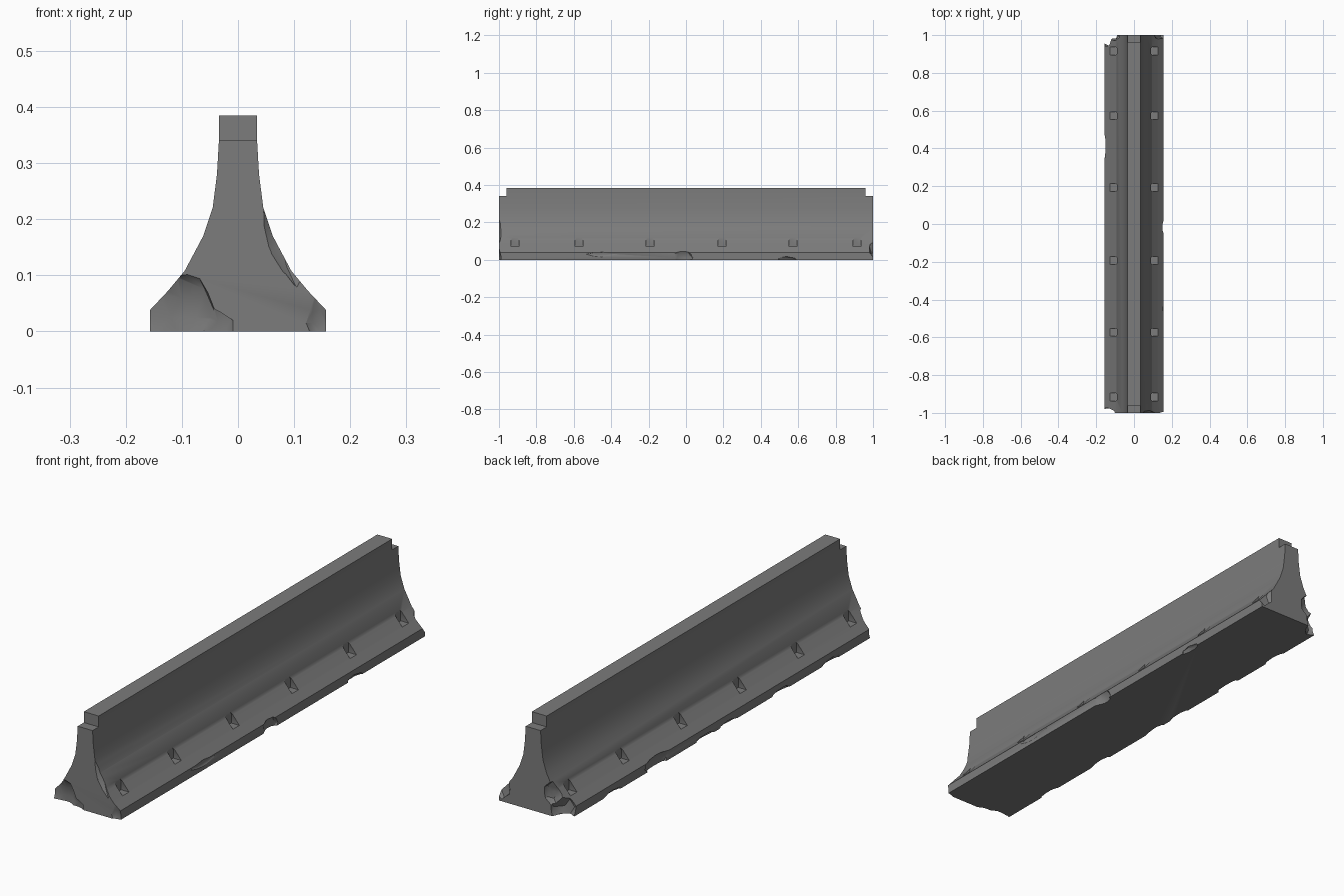
import bpy, bmesh, math, random
from mathutils import Matrix, Vector, Euler

if "Cube" in bpy.data.objects:
    bpy.data.objects.remove(bpy.data.objects["Cube"], do_unlink=True)

random.seed(4)
scene = bpy.context.scene

concrete = bpy.data.materials.new("concrete grey")
concrete.use_nodes = True
grey = (0.2, 0.2, 0.2, 1)
concrete.diffuse_color = grey
concrete.node_tree.nodes["Principled BSDF"].inputs["Base Color"].default_value = grey


def add_object(name, bm):
    bmesh.ops.recalc_face_normals(bm, faces=bm.faces)
    mesh = bpy.data.meshes.new(name)
    bm.to_mesh(mesh)
    bm.free()
    mesh.materials.append(concrete)
    obj = bpy.data.objects.new(name, mesh)
    scene.collection.objects.link(obj)
    return obj


def prism(bm, points, offset):
    """Extrude a closed outline by a vector."""
    face = bm.faces.new([bm.verts.new(p) for p in points])
    out = bmesh.ops.extrude_face_region(bm, geom=[face])
    verts = [v for v in out["geom"] if isinstance(v, bmesh.types.BMVert)]
    bmesh.ops.translate(bm, verts=verts, vec=offset)


def carve(target, name, bm):
    """Subtract a shape from the target and remove the cutter."""
    cutter = add_object(name, bm)
    cutter.hide_render = True
    mod = target.modifiers.new(name, 'BOOLEAN')
    mod.operation = 'DIFFERENCE'
    mod.solver = 'EXACT'
    mod.object = cutter
    bpy.context.view_layer.update()
    deps = bpy.context.evaluated_depsgraph_get()
    mesh = bpy.data.meshes.new_from_object(target.evaluated_get(deps))
    target.modifiers.clear()
    target.data = mesh
    bpy.data.objects.remove(cutter, do_unlink=True)


def chip(target, centre, size, tilt=0, rough=0.16):
    """Break off a jagged lump of concrete."""
    bm = bmesh.new()
    bmesh.ops.create_icosphere(bm, subdivisions=2, radius=1)
    for v in bm.verts:
        v.co *= 1 + random.uniform(-rough, rough)
    bm.transform(Matrix.LocRotScale(Vector(centre), Euler((0, tilt, 0)), Vector(size)))
    carve(target, "chip_cutter", bm)


# Flared barrier body
half = [(0.157, 0), (0.157, 0.038), (0.125, 0.072), (0.095, 0.108), (0.062, 0.17),
        (0.045, 0.221), (0.0375, 0.28), (0.034, 0.34), (0.034, 0.385)]
outline = half + [(-x, z) for x, z in reversed(half)]
bm = bmesh.new()
prism(bm, [(x, -1, z) for x, z in outline], (0, 2, 0))
barrier = add_object("concrete_barrier", bm)

# Stepped top at both ends
for s in (-1, 1):
    bm = bmesh.new()
    bmesh.ops.create_cube(bm, size=1, matrix=Matrix.LocRotScale(
        Vector((0, s * 1.06, 0.44)), None, Vector((0.2, 0.2, 0.2))))
    carve(barrier, "step_cutter", bm)

# Arched lifting pockets along both sides
arch = [(-0.021, 0.07), (0.021, 0.07), (0.021, 0.106), (0.013, 0.12),
        (0, 0.124), (-0.013, 0.12), (-0.021, 0.106)]
bm = bmesh.new()
for side in (-1, 1):
    for y0 in (-0.915, -0.573, -0.193, 0.193, 0.573, 0.915):
        prism(bm, [(side * 0.09, y0 + y, z) for y, z in arch], (side * 0.1, 0, 0))
carve(barrier, "pocket_cutter", bm)

# Broken corners at the front end
chip(barrier, (-0.12, -1.01, 0.025), (0.078, 0.045, 0.085))
chip(barrier, (-0.05, -1.005, -0.005), (0.05, 0.02, 0.05))
chip(barrier, (0.078, -1.006, 0.152), (0.02, 0.02, 0.088), -0.375)
chip(barrier, (0.155, -1.005, 0.015), (0.035, 0.016, 0.05))

# Broken corners at the back end
chip(barrier, (-0.145, 1.005, 0.03), (0.06, 0.07, 0.06))
chip(barrier, (-0.09, 1.005, 0.09), (0.045, 0.035, 0.05))
chip(barrier, (0.145, 1.005, 0.07), (0.04, 0.026, 0.06))

# Chips along the bottom edges
chip(barrier, (0.165, -0.01, 0.01), (0.025, 0.055, 0.04))
chip(barrier, (0.16, 0.54, 0), (0.015, 0.05, 0.018))
chip(barrier, (0.165, -0.45, 0.03), (0.013, 0.09, 0.018))
chip(barrier, (-0.165, 0.41, 0.015), (0.023, 0.085, 0.045))
for y in (-0.72, -0.4, -0.05, 0.1, 0.7):
    chip(barrier, (-0.16, y, 0), (0.014, 0.06, 0.014))

# Smooth curve with crisp edges
bpy.ops.object.select_all(action='DESELECT')
barrier.select_set(True)
bpy.context.view_layer.objects.active = barrier
bpy.ops.object.shade_smooth_by_angle(angle=math.radians(30))
